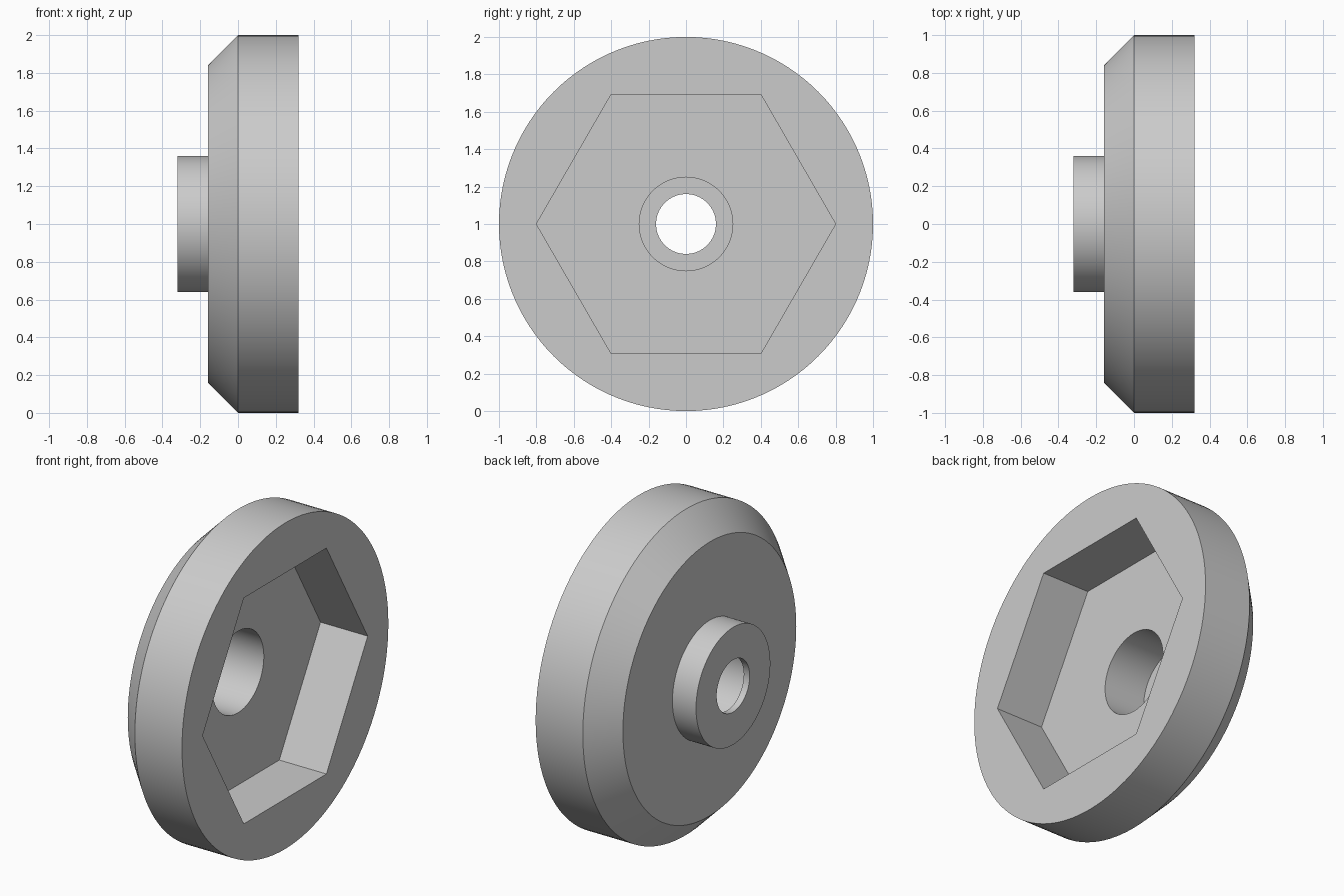
import bpy
import bmesh
from math import cos, sin, pi, radians

cube = bpy.data.objects.get("Cube")
if cube:
    bpy.data.objects.remove(cube, do_unlink=True)

SEGMENTS = 120  # divisible by six, so the hexagon corners fall on samples
AXIS_HEIGHT = 1.0


def round_radius(radius):
    return lambda angle: radius


def hex_radius(corner):
    # distance to a hexagon side, with a corner at angle zero
    return lambda angle: corner * cos(pi / 6) / cos(angle % (pi / 3) - pi / 6)


# Cross-section along the x axis, closed into a loop
sections = [
    (0.32, round_radius(1.0)),     # rim, open side
    (0.0, round_radius(1.0)),      # start of chamfer
    (-0.16, round_radius(0.84)),   # back face
    (-0.16, round_radius(0.36)),   # root of hub
    (-0.32, round_radius(0.36)),   # end of hub
    (-0.32, round_radius(0.16)),   # through hole
    (-0.28, round_radius(0.16)),   # lip inside hub
    (-0.28, round_radius(0.25)),   # bottom of bore
    (0.0, round_radius(0.25)),     # bore meets pocket floor
    (0.0, hex_radius(0.8)),        # pocket floor
    (0.32, hex_radius(0.8)),       # pocket mouth
]

bm = bmesh.new()
rings = []
for x, radius in sections:
    ring = []
    for i in range(SEGMENTS):
        a = 2 * pi * i / SEGMENTS
        r = radius(a)
        ring.append(bm.verts.new((x, r * cos(a), AXIS_HEIGHT + r * sin(a))))
    rings.append(ring)

# Skin each ring to the next
for ring, following in zip(rings, rings[1:] + rings[:1]):
    for i in range(SEGMENTS):
        j = (i + 1) % SEGMENTS
        bm.faces.new((ring[i], ring[j], following[j], following[i]))
bmesh.ops.recalc_face_normals(bm, faces=bm.faces[:])

mesh = bpy.data.meshes.new("hex_socket_disc")
bm.to_mesh(mesh)
bm.free()
disc = bpy.data.objects.new("hex_socket_disc", mesh)
bpy.context.collection.objects.link(disc)

# Plain grey material
grey = bpy.data.materials.new("light_grey")
grey.use_nodes = True
colour = (0.6, 0.6, 0.6, 1.0)
grey.diffuse_color = colour
grey.node_tree.nodes["Principled BSDF"].inputs["Base Color"].default_value = colour
mesh.materials.append(grey)

# Smooth round walls, sharp edges
bpy.ops.object.select_all(action="DESELECT")
disc.select_set(True)
bpy.context.view_layer.objects.active = disc
bpy.ops.object.shade_smooth_by_angle(angle=radians(30))
